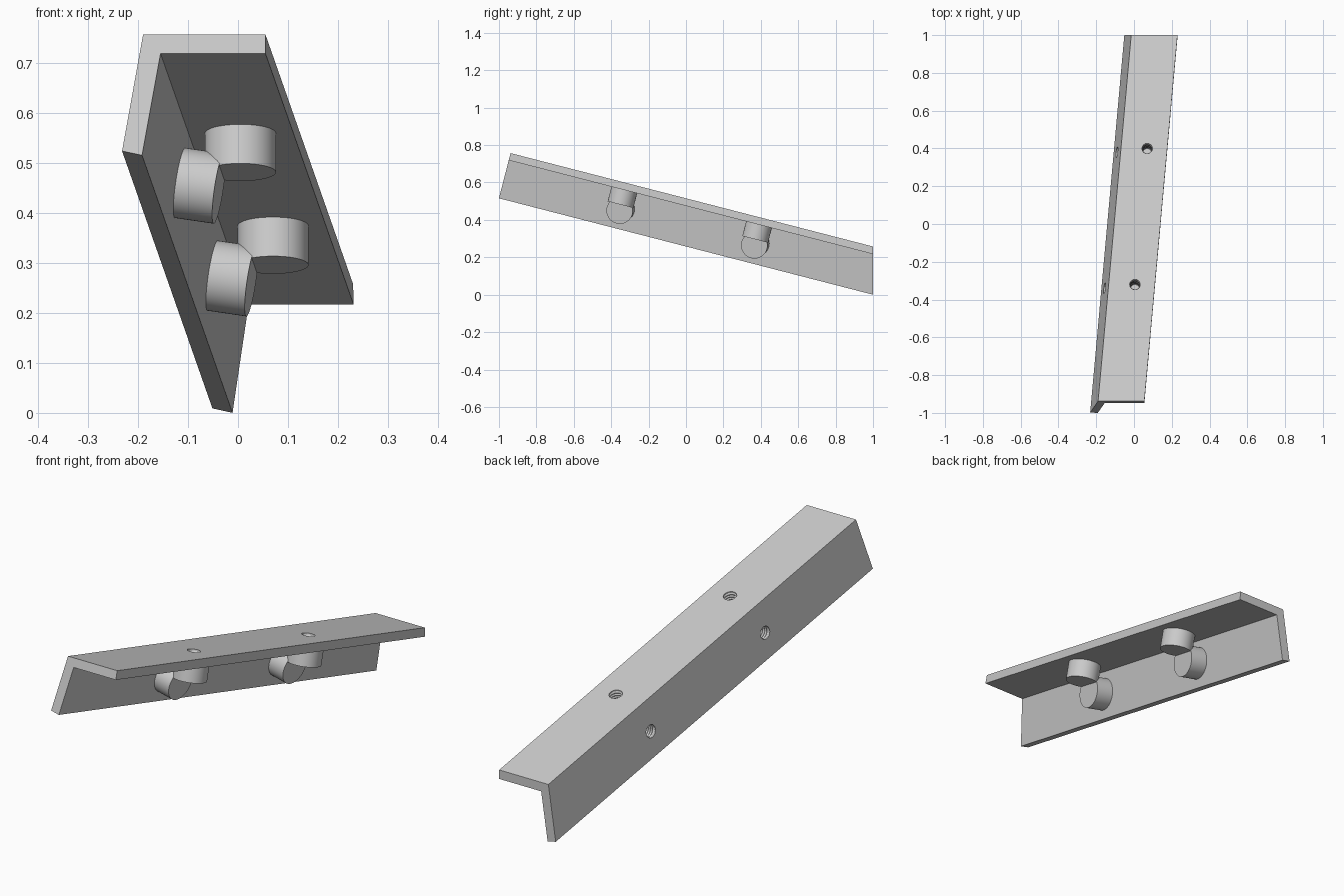
import bpy, bmesh, math
from mathutils import Vector, Matrix

if "Cube" in bpy.data.objects:
    bpy.data.objects.remove(bpy.data.objects["Cube"])

grey = bpy.data.materials.new("plain_grey")
grey.diffuse_color = (0.6, 0.6, 0.6, 1)
grey.use_nodes = True
grey.node_tree.nodes["Principled BSDF"].inputs["Base Color"].default_value = grey.diffuse_color

CORNER = Vector((-0.19, -0.938, 0.757))        # outer corner at the front end
RUN = Vector((0.0905, 1.0, -0.2577))           # direction along the bar
DROP = Vector((-0.042, -0.06, -0.233))         # down the side flange
TOP_IN = -Vector((1, 0, 0)).cross(RUN).normalized()   # into the top flange
if TOP_IN.z > 0:
    TOP_IN = -TOP_IN
SIDE_IN = RUN.cross(DROP).normalized()                # into the side flange
if SIDE_IN.x < 0:
    SIDE_IN = -SIDE_IN


def make_object(name, bm):
    bmesh.ops.recalc_face_normals(bm, faces=bm.faces)
    mesh = bpy.data.meshes.new(name)
    bm.to_mesh(mesh)
    bm.free()
    mesh.materials.append(grey)
    ob = bpy.data.objects.new(name, mesh)
    bpy.context.collection.objects.link(ob)
    return ob


def lathe(name, profile, origin, axis, sides):
    """Revolve (radius, depth) points about an axis starting at origin."""
    bm = bmesh.new()
    rings = []
    for r, d in profile:
        rings.append([bm.verts.new((r * math.cos(2 * math.pi * i / sides),
                                    r * math.sin(2 * math.pi * i / sides), d))
                      for i in range(sides)])
    for a, b in zip(rings, rings[1:]):
        for i in range(sides):
            j = (i + 1) % sides
            bm.faces.new((a[i], a[j], b[j], b[i]))
    bm.faces.new(rings[0])
    bm.faces.new(rings[-1])
    turn = Vector((0, 0, 1)).rotation_difference(axis).to_matrix().to_4x4()
    bm.transform(Matrix.Translation(origin) @ turn)
    return make_object(name, bm)


def cut(ob, cutter):
    mod = ob.modifiers.new("hole", 'BOOLEAN')
    mod.operation = 'DIFFERENCE'
    mod.solver = 'EXACT'
    mod.object = cutter
    bpy.context.view_layer.objects.active = ob
    bpy.ops.object.modifier_apply(modifier=mod.name)


def smooth(ob):
    bpy.ops.object.select_all(action='DESELECT')
    ob.select_set(True)
    bpy.context.view_layer.objects.active = ob
    bpy.ops.object.shade_smooth_by_angle(angle=math.radians(30))


# L-shaped bar: square cut at the front, cut flat at y = 1 at the back
profile = [(-0.19, 0.757), (0.055, 0.757), (0.055, 0.719),
           (-0.155, 0.719), (-0.192, 0.5155), (-0.232, 0.524)]
bm = bmesh.new()
front, back = [], []
for x, z in profile:
    p = Vector((x, CORNER.y + (z - CORNER.z) * 0.2577, z))
    front.append(bm.verts.new(p))
    back.append(bm.verts.new(p + RUN * (1 - p.y)))
bm.faces.new(front)
bm.faces.new(back)
for i in range(6):
    j = (i + 1) % 6
    bm.faces.new((front[i], front[j], back[j], back[i]))
bar = make_object("angle_bar", bm)

# Round bosses inside each flange, with blind threaded holes from outside
thread = [(0.028, -0.02), (0.028, 0.0)]
thread += [(0.024 if i % 2 else 0.028, 0.006 * (i + 1)) for i in range(16)]
for n in range(2):
    step = RUN * (0.72 * n)
    spots = (("top_boss", CORNER + RUN * 0.618 + Vector((0.139, 0, 0)), TOP_IN),
             ("side_boss", CORNER + RUN * 0.631 + DROP * 0.55, SIDE_IN))
    for name, spot, axis in spots:
        boss = lathe(f"{name}_{n + 1}", [(0.071, 0.03), (0.071, 0.12)],
                     spot + step, axis, 48)
        cutter = lathe("hole_cutter", thread, spot + step, axis, 24)
        cutter.hide_render = True
        cut(bar, cutter)
        cut(boss, cutter)
        bpy.data.objects.remove(cutter)
        smooth(boss)
